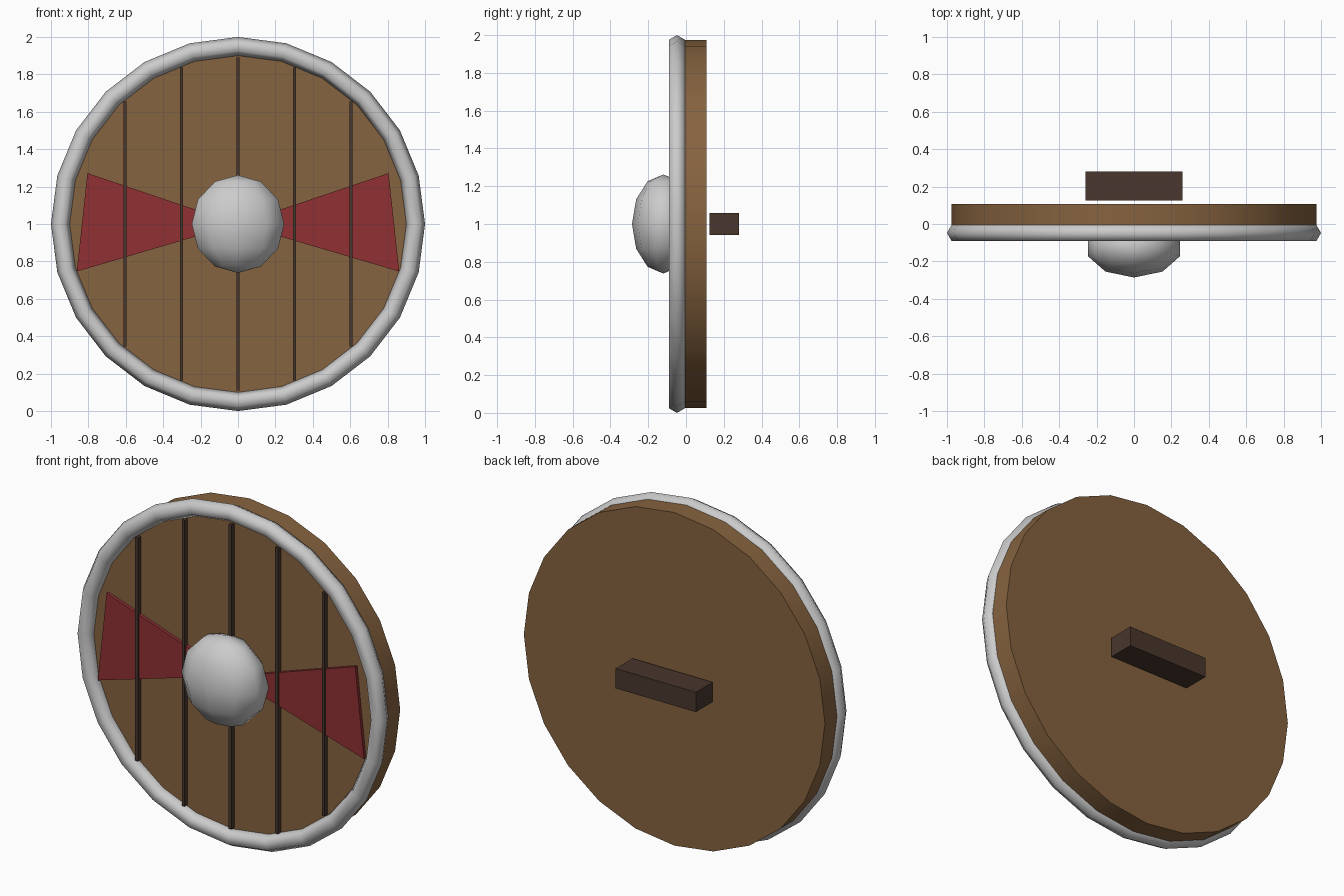
import bpy, bmesh
from math import pi, radians, sqrt

if "Cube" in bpy.data.objects:
    bpy.data.objects.remove(bpy.data.objects["Cube"])


def material(name, rgb):
    m = bpy.data.materials.new(name)
    m.diffuse_color = (*rgb, 1)
    m.use_nodes = True
    m.node_tree.nodes["Principled BSDF"].inputs["Base Color"].default_value = m.diffuse_color
    return m


WOOD = material("wood", (0.24, 0.125, 0.05))
DARK = material("dark_wood", (0.065, 0.037, 0.026))
RED = material("red_paint", (0.28, 0.03, 0.034))


def finish(name, mat=None, smooth=None):
    o = bpy.context.object
    o.name = name
    bpy.ops.object.transform_apply(location=True, rotation=True, scale=True)
    if mat:
        o.data.materials.append(mat)
    if smooth:
        bpy.ops.object.shade_smooth_by_angle(angle=radians(smooth))
    return o


def box(name, x, y, z, mat):
    # x, y, z are (low, high) ranges
    mid = [(a + b) / 2 for a, b in (x, y, z)]
    bpy.ops.mesh.primitive_cube_add(size=1, location=mid)
    bpy.context.object.scale = [b - a for a, b in (x, y, z)]
    return finish(name, mat)


def wedge(name, points, y_front, y_back, mat):
    # flat panel from an x/z outline, extruded along y
    bm = bmesh.new()
    rows = [[bm.verts.new((x, y, z)) for x, z in points] for y in (y_front, y_back)]
    n = len(points)
    bm.faces.new(rows[0])
    bm.faces.new(rows[1][::-1])
    for i in range(n):
        j = (i + 1) % n
        bm.faces.new((rows[0][i], rows[1][i], rows[1][j], rows[0][j]))
    bmesh.ops.recalc_face_normals(bm, faces=bm.faces)
    me = bpy.data.meshes.new(name)
    bm.to_mesh(me)
    bm.free()
    me.materials.append(mat)
    o = bpy.data.objects.new(name, me)
    bpy.context.collection.objects.link(o)
    return o


# wooden board
bpy.ops.mesh.primitive_cylinder_add(vertices=24, radius=0.975, depth=0.155,
                                    location=(0, 0.03, 1), rotation=(pi / 2, 0, 0))
finish("board", WOOD, 35)

# metal rim
bpy.ops.mesh.primitive_torus_add(major_segments=24, minor_segments=6,
                                 major_radius=0.95, minor_radius=0.05,
                                 location=(0, -0.048, 1), rotation=(pi / 2, 0, 0))
finish("rim", smooth=65)

# metal boss
bpy.ops.mesh.primitive_uv_sphere_add(segments=10, ring_count=6, radius=1,
                                     location=(0, -0.12, 1))
bpy.context.object.scale = (0.26, 0.166, 0.262)
finish("boss", smooth=65)

# plank seams, cut to the circle
for i in range(-2, 3):
    x = i * 0.302
    half = sqrt(0.89 ** 2 - x ** 2)
    box(f"plank_seam_{i + 3}", (x - 0.009, x + 0.009), (-0.075, -0.045),
        (1 - half, 1 + half), DARK)

# painted wedges, mirrored left and right
for side, s in (("left", -1), ("right", 1)):
    wedge(f"painted_wedge_{side}", [(0, 1), (s * 0.805, 1.272), (s * 0.862, 0.746)],
          -0.066, -0.04, RED)

# grip on the back
box("grip", (-0.26, 0.26), (0.125, 0.28), (0.942, 1.058), DARK)
